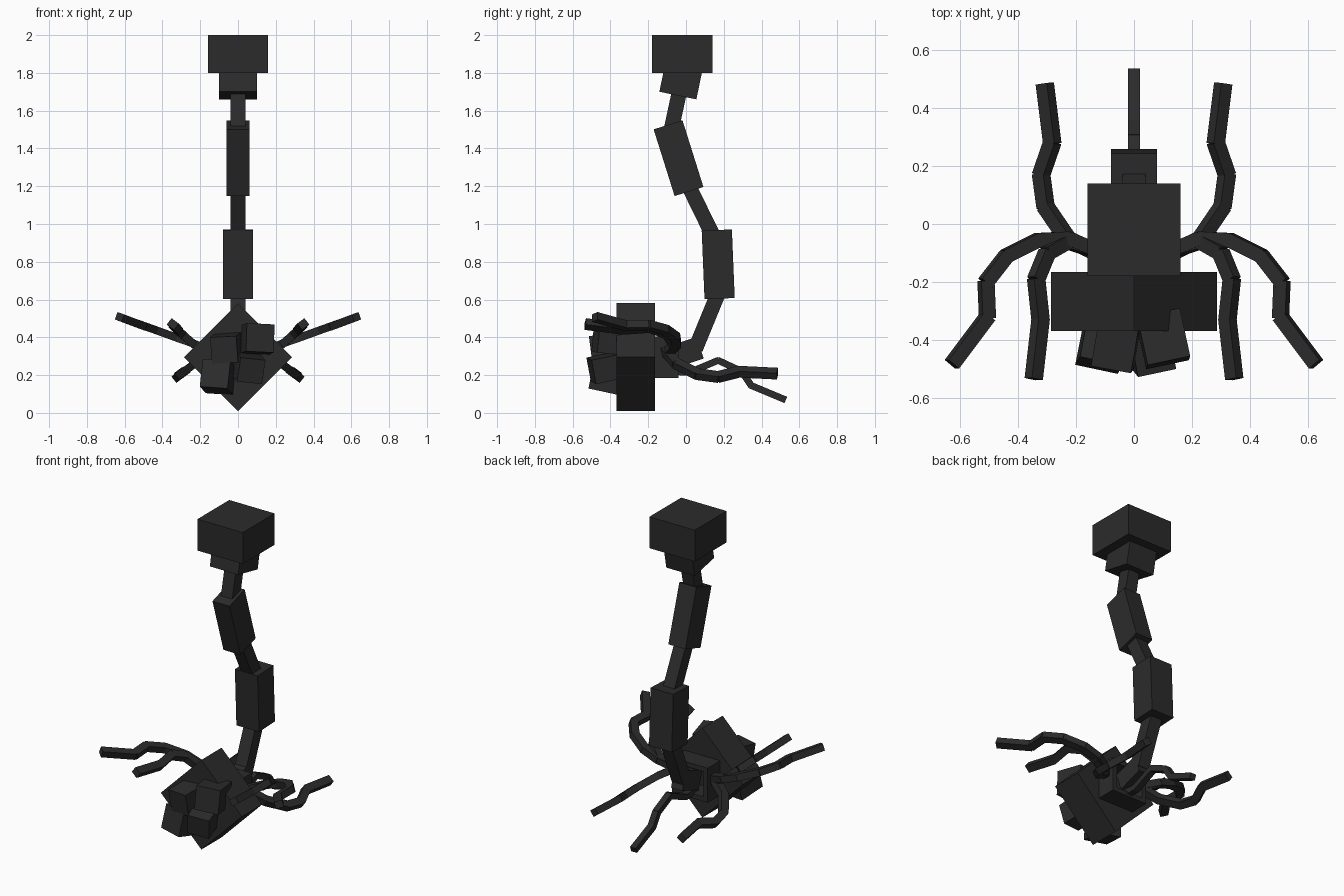
import bpy, bmesh, math
from mathutils import Vector, Matrix, Euler

old = bpy.data.objects.get("Cube")
if old:
    bpy.data.objects.remove(old, do_unlink=True)

# Single charcoal material
COLOR = (0.024, 0.024, 0.024, 1)
mat = bpy.data.materials.new("charcoal")
mat.use_nodes = True
mat.diffuse_color = COLOR
mat.node_tree.nodes["Principled BSDF"].inputs["Base Color"].default_value = COLOR


def make(name, matrices):
    """One flat-shaded object made of unit cubes placed by matrices."""
    bm = bmesh.new()
    for m in matrices:
        bmesh.ops.create_cube(bm, size=1, matrix=m)
    mesh = bpy.data.meshes.new(name)
    bm.to_mesh(mesh)
    bm.free()
    mesh.materials.append(mat)
    ob = bpy.data.objects.new(name, mesh)
    bpy.context.collection.objects.link(ob)
    return ob


def block(center, size, rot=(0, 0, 0)):
    e = Euler([math.radians(a) for a in rot])
    return Matrix.LocRotScale(Vector(center), e, Vector(size))


def bar(p, q, width, depth, side, extra=0.0):
    """Box from p to q; width is measured along the side direction."""
    p, q = Vector(p), Vector(q)
    z = (q - p).normalized()
    y = z.cross(Vector(side)).normalized()
    x = y.cross(z)
    rot = Matrix((x, y, z)).transposed().to_quaternion()
    size = Vector((width, depth, (q - p).length + extra))
    return Matrix.LocRotScale((p + q) / 2, rot, size)


# Ceiling mount and tilted collar
make("mount_block", [block((0, -0.02, 1.9), (0.32, 0.32, 0.2))])
make("mount_collar", [bar((0, -0.043, 1.68), (0, -0.012, 1.83), 0.2, 0.2, (1, 0, 0))])

# Bent arm: name, start (y, z), end (y, z), width in x, depth
arm = [
    ("upper_link", (-0.035, 1.70), (-0.078, 1.50), 0.08, 0.08),
    ("upper_arm", (-0.095, 1.525), (0.016, 1.172), 0.12, 0.16),
    ("middle_link", (0.01, 1.21), (0.142, 0.94), 0.08, 0.08),
    ("lower_arm", (0.163, 0.968), (0.178, 0.605), 0.16, 0.16),
    ("lower_link", (0.165, 0.62), (0.05, 0.34), 0.08, 0.08),
    ("wrist", (0.075, 0.345), (-0.09, 0.29), 0.08, 0.12),
]
for name, (y0, z0), (y1, z1), w, d in arm:
    make(name, [bar((0, y0, z0), (0, y1, z1), w, d, (1, 0, 0))])

# Diamond-shaped body
make("body", [block((0, -0.267, 0.295), (0.404, 0.204, 0.404), (0, 45, 0))])

# Open frame behind the body
walls = [block((s * 0.11, -0.105, 0.295), (0.03, 0.13, 0.22)) for s in (-1, 1)]
walls += [block((0, -0.105, 0.295 + s * 0.095), (0.2, 0.13, 0.03)) for s in (-1, 1)]
make("rear_frame", walls)

# Cluster of tilted cubes on the front
cubes = [
    ((0.10, -0.395, 0.39), (0.15, 0.17, 0.15), (-5, 3, 12)),
    ((-0.06, -0.41, 0.345), (0.14, 0.17, 0.14), (8, -3, -10)),
    ((-0.105, -0.405, 0.19), (0.15, 0.17, 0.15), (-12, 4, -12)),
    ((0.055, -0.42, 0.24), (0.135, 0.17, 0.13), (12, 6, 12)),
]
make("front_cubes", [block(*c) for c in cubes])

# Jointed legs: name, joint path, normal of the plane each leg bends in
legs = [
    ("outer_leg", [(0.11, -0.10, 0.32), (0.23, -0.05, 0.365), (0.33, -0.055, 0.40),
                   (0.44, -0.11, 0.44), (0.51, -0.20, 0.465), (0.505, -0.32, 0.462),
                   (0.625, -0.48, 0.507)], (-0.36, 0, 1)),
    ("inner_leg", [(0.11, -0.10, 0.31), (0.23, -0.06, 0.36), (0.30, -0.10, 0.42),
                   (0.337, -0.19, 0.455), (0.322, -0.33, 0.445), (0.345, -0.53, 0.47)],
     (-0.75, 0, 1)),
    ("rear_leg", [(0.11, -0.11, 0.33), (0.23, -0.05, 0.26), (0.305, 0.06, 0.205),
                  (0.32, 0.17, 0.19), (0.282, 0.28, 0.218), (0.307, 0.48, 0.208)],
     (0.75, 0, 1)),
]
for name, path, n in legs:
    for s, label in ((1, "left"), (-1, "right")):
        pts = [(s * x, y, z) for x, y, z in path]
        normal = (s * n[0], n[1], n[2])
        make(f"{label}_{name}", [bar(a, b, 0.042, 0.048, normal, 0.008)
                                 for a, b in zip(pts, pts[1:])])

# Central tail trailing behind
tail = [(0, -0.10, 0.22), (0, 0.02, 0.215), (0, 0.17, 0.278), (0, 0.295, 0.22),
        (0, 0.345, 0.145), (0, 0.525, 0.07)]
make("tail", [bar(a, b, 0.04, 0.036, (1, 0, 0), 0.008) for a, b in zip(tail, tail[1:])])
